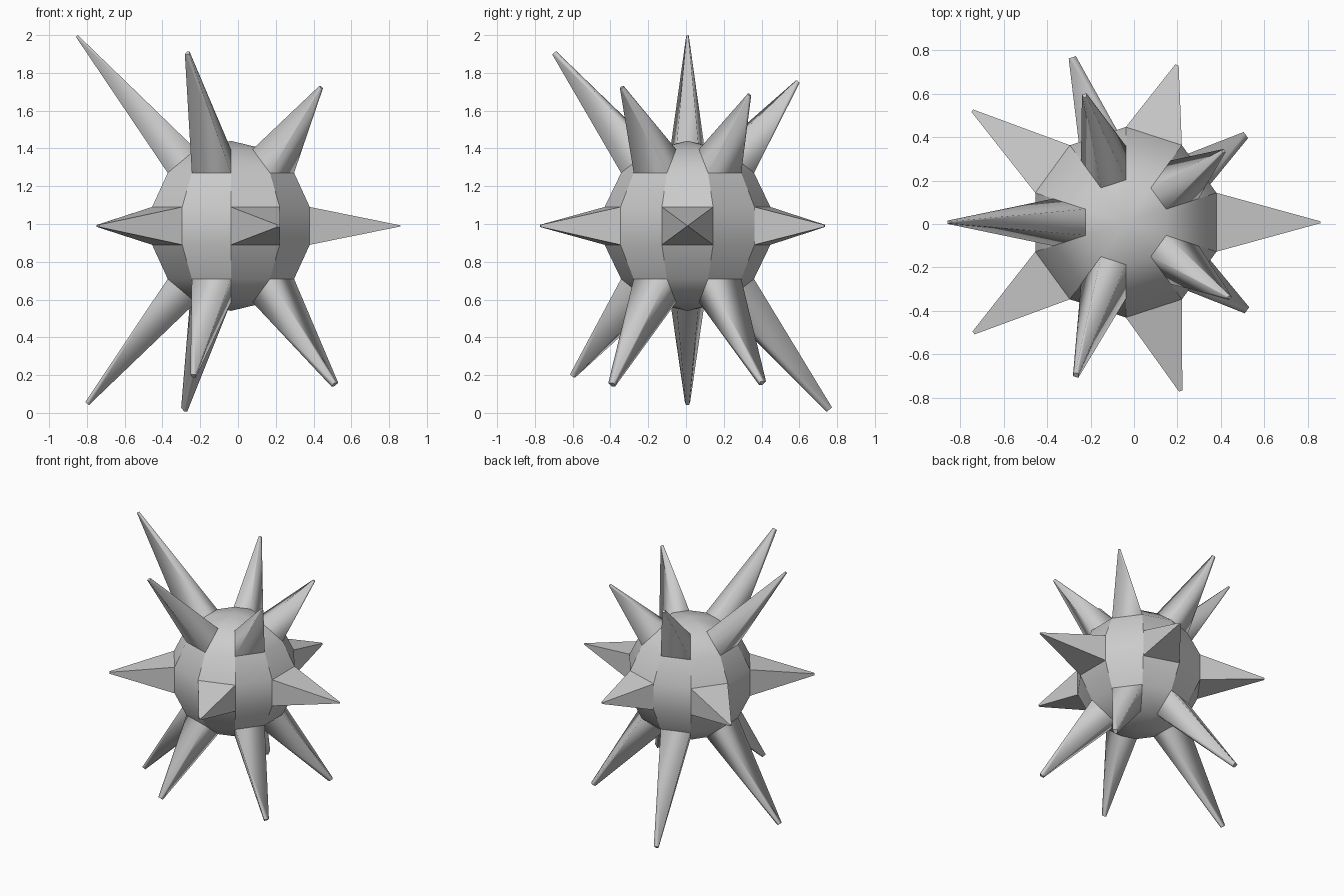
import bpy, bmesh
from math import atan2, degrees, radians
from mathutils import Matrix, Vector

if "Cube" in bpy.data.objects:
    bpy.data.objects.remove(bpy.data.objects["Cube"])

CENTRE = Vector((-0.0375, 0.008, 0.99))

# Spikes by row: {heading in degrees: (length, tip scale)}
UPPER = {180: (0.865, 0.07), 252: (0.747, 0.12), 324: (0.512, 0.09),
         36: (0.46, 0.08), 108: (0.55, 0.1)}
MIDDLE = {0: (0.48, 0.03), 72: (0.345, 0.06), 144: (0.457, 0.05),
          216: (0.45, 0.06), 288: (0.40, 0.06)}
LOWER = {180: (0.78, 0.13), 252: (0.59, 0.14), 324: (0.65, 0.16),
         36: (0.64, 0.16), 108: (0.82, 0.16)}

# Ball: 10 sides, 7 bands, with a flat facet facing +x
bm = bmesh.new()
bmesh.ops.create_uvsphere(bm, u_segments=10, v_segments=7, radius=0.45)
facet = next(f for f in bm.faces if abs(f.calc_center_median().z) < 0.02)
c = facet.calc_center_median()
bmesh.ops.rotate(bm, verts=bm.verts, cent=(0, 0, 0),
                 matrix=Matrix.Rotation(-atan2(c.y, c.x), 3, 'Z'))
bm.normal_update()


def facet_at(row_z, heading):
    """Ball facet in the given band at the given heading."""
    for f in bm.faces:
        p = f.calc_center_median()
        diff = (degrees(atan2(p.y, p.x)) - heading + 180) % 360 - 180
        if len(f.verts) == 4 and abs(p.z - row_z) < 0.03 and abs(diff) < 5:
            return f


# Spikes: pull each chosen facet out along its normal and shrink the tip
jobs = [(facet_at(z, a), size, z != 0)
        for z, row in ((0.343, UPPER), (0, MIDDLE), (-0.343, LOWER))
        for a, size in row.items()]
rounded = set()
for face, (length, scale), soft in jobs:
    mid, normal = face.calc_center_median(), face.normal.copy()
    base = set(face.verts)
    tip = bmesh.ops.extrude_discrete_faces(bm, faces=[face])['faces'][0]
    for v in tip.verts:
        v.co = mid + (v.co - mid) * scale + normal * length
        if soft:
            rounded.update(e for e in v.link_edges if e not in tip.edges[:])
bm.normal_update()

# Shading: smooth cap and spike sides, crisp facets elsewhere
for f in bm.faces:
    f.smooth = True
for e in bm.edges:
    e.smooth = e in rounded or e.calc_face_angle(0) < radians(30)

bmesh.ops.translate(bm, verts=bm.verts, vec=CENTRE)
mesh = bpy.data.meshes.new("spiked_ball")
bm.to_mesh(mesh)
bm.free()
bpy.context.collection.objects.link(bpy.data.objects.new("spiked_ball", mesh))
